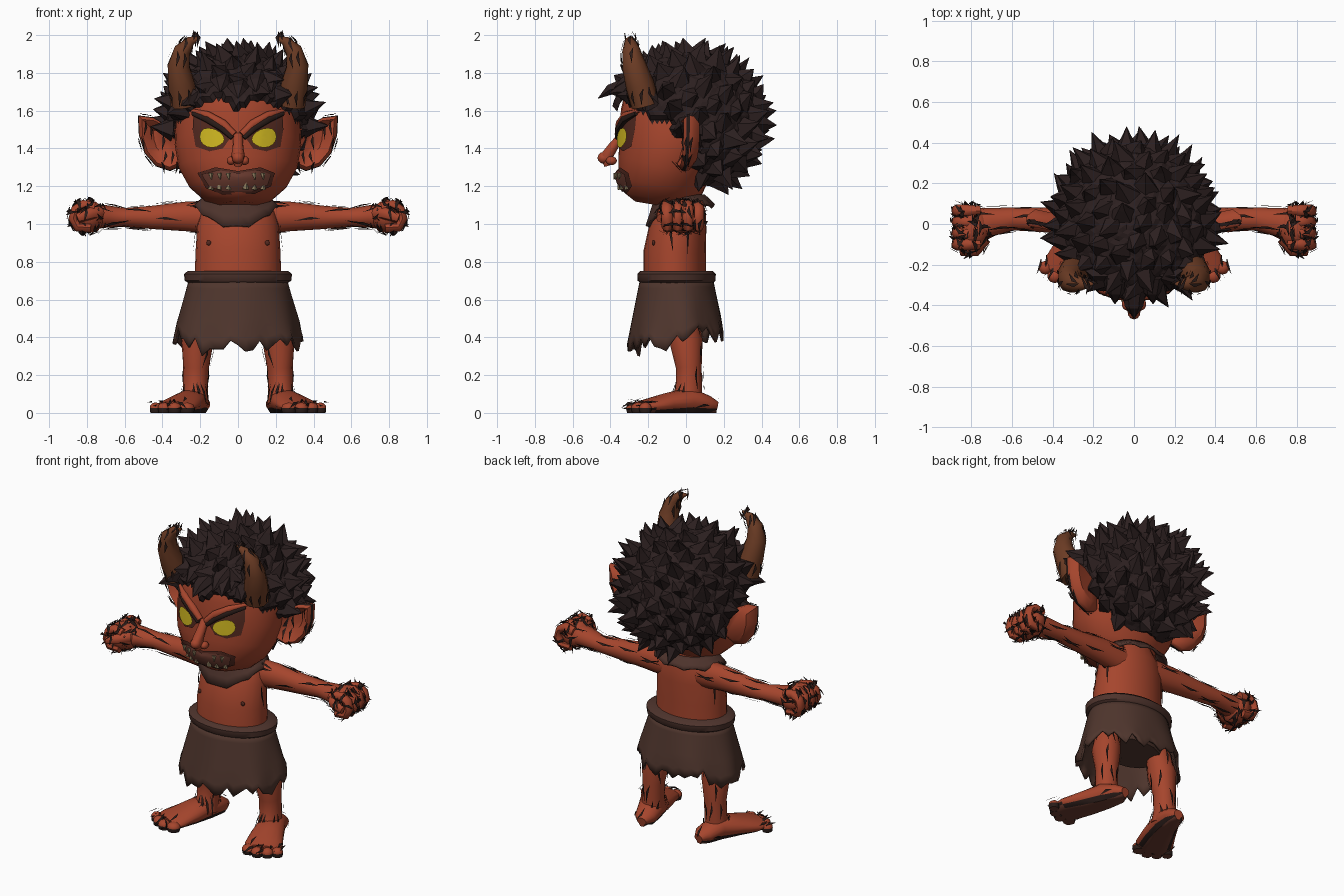
import bpy, bmesh, math, random
from mathutils import Vector
from mathutils.bvhtree import BVHTree

random.seed(4)
if "Cube" in bpy.data.objects:
    bpy.data.objects.remove(bpy.data.objects["Cube"])


def material(name, *rgb):
    m = bpy.data.materials.new(name)
    m.use_nodes = True
    m.diffuse_color = (*rgb, 1)
    m.node_tree.nodes["Principled BSDF"].inputs["Base Color"].default_value = (*rgb, 1)
    return m


SKIN = material("red skin", .38, .060, .026)
HAIR = material("black brown hair", .025, .014, .014)
CLOTH = material("brown cloth", .078, .036, .026)
BELT = material("worn leather", .075, .033, .025)
HORN = material("brown horn", .15, .045, .018)
DARK = material("dark red brown", .085, .022, .014)
EYE = material("yellow eye", .62, .47, .015)
MOUTH = material("mouth and sole brown", .15, .045, .03)
TOOTH = material("dirty ivory", .26, .20, .11)
INK = material("ink brown black", .022, .011, .009)
smooth_parts = []


def finish(name, bm, *mats, mirror=False, smooth=True):
    bmesh.ops.recalc_face_normals(bm, faces=bm.faces)
    me = bpy.data.meshes.new(name)
    bm.to_mesh(me)
    bm.free()
    ob = bpy.data.objects.new(name, me)
    bpy.context.collection.objects.link(ob)
    for m in mats:
        me.materials.append(m)
    if mirror:
        ob.modifiers.new("Mirror", "MIRROR")
    if smooth:
        smooth_parts.append(ob)
    return ob


def add_tube(bm, rings, ref, sides=16):
    """Loft ellipses (centre, radius along ref, radius across) with capped ends."""
    pts = [Vector(r[0]) for r in rings]
    loops = []
    for i, (_, a, b) in enumerate(rings):
        t = (pts[min(i + 1, len(pts) - 1)] - pts[max(i - 1, 0)]).normalized()
        u = Vector(ref)
        u = (u - t * u.dot(t)).normalized()
        v = t.cross(u)
        loops.append([bm.verts.new(pts[i] + u * a * math.cos(k) + v * b * math.sin(k))
                      for k in (math.tau * j / sides for j in range(sides))])
    bridge(bm, loops)
    bm.faces.new(loops[0])
    bm.faces.new(loops[-1])


def bridge(bm, loops):
    for p, q in zip(loops, loops[1:]):
        for j in range(len(p)):
            k = (j + 1) % len(p)
            bm.faces.new((p[j], p[k], q[k], q[j]))


def tube(name, rings, ref, mat, sides=16, mirror=False):
    bm = bmesh.new()
    add_tube(bm, rings, ref, sides)
    return finish(name, bm, mat, mirror=mirror)


def blob(bm, centre, size, detail=2):
    new = bmesh.ops.create_icosphere(bm, subdivisions=detail, radius=1)["verts"]
    for v in new:
        v.co = Vector(c + s * p for c, s, p in zip(centre, size, v.co))


def sheet(name, n, rows, fn, mat, thick):
    """Closed band of cloth; fn(angle, column, t) gives each point."""
    bm = bmesh.new()
    bridge(bm, [[bm.verts.new(fn(math.tau * j / n, j, i / rows)) for j in range(n)]
                for i in range(rows + 1)])
    ob = finish(name, bm, mat)
    ob.modifiers.new("Solidify", "SOLIDIFY").thickness = thick


X, Y, Z = (1, 0, 0), (0, 1, 0), (0, 0, 1)

# Head: stacked ovals given as height, half width, front, back
levels = [(1.10, .10, -.27, -.04), (1.13, .18, -.33, .03), (1.2, .26, -.36, .09),
          (1.3, .315, -.365, .13), (1.42, .335, -.36, .2), (1.55, .33, -.35, .27),
          (1.67, .29, -.32, .25), (1.78, .2, -.2, .2)]
head = tube("head", [((0, (f + b) / 2, z), w, (b - f) / 2) for z, w, f, b in levels], X, SKIN, 32)
surface = BVHTree.FromPolygons([v.co for v in head.data.vertices],
                               [p.vertices for p in head.data.polygons])


def on_face(x, z, out=0):
    hit = surface.ray_cast(Vector((x, -2, z)), Vector(Y))[0]
    return Vector((x, (hit.y if hit else -.2) - out, z))


def plate(name, outline, out, mat, mirror=False):
    bm = bmesh.new()
    cx, cz = (sum(c) / len(outline) for c in zip(*outline))
    loops = [[bm.verts.new(on_face(cx + (x - cx) * s, cz + (z - cz) * s, out)) for x, z in outline]
             for s in (1, .75, .5, .25)]
    bridge(bm, loops)
    bm.faces.new(loops[-1])
    return finish(name, bm, mat, mirror=mirror)


# Eyes and brows
plate("eye_sockets", [(.045, 1.45), (.12, 1.53), (.235, 1.585), (.24, 1.5), (.225, 1.41), (.15, 1.385), (.08, 1.4)],
      .008, DARK, True)
plate("eyes", [(.138 + .066 * math.cos(a), 1.462 + .058 * math.sin(a) - .014 * max(0, math.sin(a) - math.cos(a)))
               for a in (math.tau * k / 16 for k in range(16))], .022, EYE, True)
tube("brows", [(on_face(x, z, .012), r, r) for x, z, r in
               ((.02, 1.475, .018), (.08, 1.53, .024), (.16, 1.575, .022), (.245, 1.60, .01))], Z, SKIN, 8, True)
tube("brow_shadows", [(on_face(x, z, .016), r, r) for x, z, r in
                      ((.03, 1.455, .012), (.085, 1.509, .02), (.16, 1.555, .021), (.24, 1.585, .011))],
     Z, INK, 8, True)

# Nose
bm = bmesh.new()
add_tube(bm, [((0, -.34, 1.47), .026, .02), ((0, -.385, 1.41), .028, .028),
              ((0, -.42, 1.36), .036, .036), ((0, -.405, 1.31), .02, .03)], X, 10)
blob(bm, (0, -.435, 1.35), (.032, .034, .032))
for s in (-1, 1):
    blob(bm, (s * .036, -.395, 1.335), (.024, .03, .024))
finish("nose", bm, SKIN)

# Mouth with jagged teeth
lips = [(-.215, 1.27), (-.12, 1.30), (0, 1.28), (.12, 1.30), (.195, 1.27), (.175, 1.2), (.09, 1.16),
        (-.08, 1.155), (-.17, 1.19)]
plate("lips", lips, .014, DARK)
plate("mouth", [(x * .9, 1.227 + (z - 1.227) * .8) for x, z in lips], .022, MOUTH)
bm = bmesh.new()
for k in range(7):
    x = -.145 + .046 * k
    for z, drop, wide in ((1.268, -.032, .013), (1.185, .022 + .025 * (k % 3 == 1), .018)):
        if random.random() < .75:
            base = on_face(x, z, .022)
            add_tube(bm, [(base, wide, .012), (base + Vector((.004, -.008, drop)), .003, .003)], X, 5)
finish("teeth", bm, TOOTH, smooth=False)

# Ears: cupped outline with an inked rim
bm = bmesh.new()
rim = [(.28, 1.49), (.37, 1.52), (.45, 1.565), (.53, 1.575), (.525, 1.47), (.495, 1.375), (.435, 1.305),
       (.36, 1.28), (.29, 1.31)]
loops = []
for scale, y in ((.7, .05), (.97, .02), (1, -.002), (.97, -.02), (.86, -.035), (.75, -.025), (.45, .01)):
    loops.append([bm.verts.new((.38 + (x - .38) * scale, y + .15 * (x - .38), 1.43 + (z - 1.43) * scale))
                  for x, z in rim])
bridge(bm, loops)
bm.faces.new(loops[0])
bm.faces.new(loops[-1])
bm.faces.ensure_lookup_table()
for f in bm.faces[2 * len(rim):3 * len(rim)]:
    f.material_index = 1
ears = finish("ears", bm, SKIN, INK, mirror=True)

# Horns
horns = tube("horns", [((.285, -.215, 1.63), .075, .075), ((.3, -.245, 1.74), .076, .074),
                       ((.315, -.275, 1.84), .064, .06), ((.295, -.29, 1.92), .048, .046),
                       ((.25, -.295, 1.97), .03, .026), ((.2, -.295, 1.99), .006, .006)], Y, HORN, 10, True)

# Hair: cap trimmed to the hairline, covered in spikes
CENTRE, SIZE = Vector((0, 0, 1.55)), (.375, .395, .365)


def hairy(p):
    peak = max(0, .07 - .8 * abs(p.x)) + max(0, .5 * (abs(p.x) - .14))
    if p.z > 1.665 - peak:
        return True
    return p.z > 1.2 and p.y > (-.21 if p.z > 1.54 else -.08 if p.z > 1.45 else .05)


bm = bmesh.new()
blob(bm, CENTRE, SIZE, 5)
bmesh.ops.delete(bm, geom=[f for f in bm.faces if not hairy(f.calc_center_median())], context="FACES")
for v in bm.verts:
    v.co = CENTRE + (v.co - CENTRE) * (.93 if v.is_boundary else random.uniform(.985, 1.015))
SPIKES = 165
for k in range(SPIKES):
    h = 1 - 2 * (k + .5) / SPIKES
    a = k * math.pi * (3 - math.sqrt(5))
    w = math.sqrt(1 - h * h)
    n = Vector((w * math.cos(a), w * math.sin(a), h))
    root = CENTRE + Vector(s * c for s, c in zip(SIZE, n)) * .95
    if hairy(root + Vector((0, -.02 if root.z < 1.4 else .02, -.04))):
        jitter = Vector(random.uniform(-.4, .4) for _ in range(3))
        bend = Vector((0, 0, .2 if root.y > -.2 else -.3))
        tip = root + (n + jitter + bend).normalized() * random.uniform(.085, .135)
        tip.z = min(tip.z, 1.985)
        mid = root.lerp(tip, .5) + n * .008
        add_tube(bm, [(root, .075, .055), (mid, .03, .022), (tip, .001, .001)], (.3, .5, .8), 5)
# Forelocks pointing ahead above the brow
for x, z in ((0, 1.665), (-.09, 1.70), (.09, 1.70), (-.17, 1.70), (.17, 1.70)):
    y = -.465 + .8 * abs(x)
    add_tube(bm, [((x, -.28 + .3 * abs(x), z + .08), .07, .05), ((x, y + .06, z + .045), .045, .032),
                  ((x * 1.05, y, z), .002, .002)], X, 6)
finish("spiky_hair", bm, HAIR, smooth=False)

# Torso, collar and chest dots
torso = tube("torso", [((0, -.06, .68), .23, .165), ((0, -.06, .85), .225, .165), ((0, -.04, 1.0), .215, .15),
                       ((0, -.02, 1.08), .19, .125), ((0, -.02, 1.16), .12, .1)], X, SKIN, 24)
bm = bmesh.new()
blob(bm, (.155, -.172, .9), (.014, .008, .014))
finish("chest_dots", bm, DARK, mirror=True)


def collar(a, j, t):
    front = max(0, -math.sin(a)) ** 2
    r = .15 + .06 * t
    return Vector((r * 1.08 * math.cos(a) - .01, -.03 + r * .88 * math.sin(a),
                   1.155 - t * (.05 + .115 * front) - .014 * t * (j % 3 == 0)))


sheet("collar", 30, 3, collar, BELT, .015)

# Arms and fists
arms = tube("arms", [((.12, .01, 1.035), .07, .09), ((.28, .015, 1.04), .068, .078), ((.45, .02, 1.035), .06, .062),
                     ((.6, .025, 1.035), .056, .05), ((.7, .01, 1.04), .07, .06), ((.78, -.01, 1.04), .09, .07)],
            Y, SKIN, mirror=True)
bm = bmesh.new()
blob(bm, (.79, -.02, 1.04), (.09, .115, .09))
for k in range(4):
    y = -.10 + .055 * k
    add_tube(bm, [((.76, y, 1.085), .026, .03), ((.82, y, 1.10), .03, .028), ((.86, y, 1.075), .031, .026),
                  ((.872, y, 1.03), .031, .026), ((.85, y, .985), .03, .026), ((.78, y, .98), .026, .026)], Y, 8)
add_tube(bm, [((.73, -.07, 1.06), .03, .03), ((.78, -.13, 1.055), .032, .03), ((.85, -.135, 1.03), .024, .022)], Z, 8)
fists = finish("fists", bm, SKIN, mirror=True)

# Belt, ragged skirt and shorts
tube("belt", [((0, -.05, .685), .26, .19), ((0, -.05, .70), .282, .206), ((0, -.05, .735), .286, .208),
              ((0, -.05, .752), .265, .19)], X, BELT, 28)
rag = [random.uniform(-.06, .035) for _ in range(52)]


def skirt(a, j, t):
    fold = 1 + .03 * t * math.sin(7 * a)
    return Vector(((.262 + .08 * t) * fold * math.cos(a), -.05 + (.195 + .06 * t) * fold * math.sin(a),
                   .70 + t * (.04 * math.sin(a) - .295) + rag[j] * max(0, 4 * t - 3) + .02 * t * math.sin(4 * a)))


sheet("skirt", 52, 8, skirt, CLOTH, .014)
tube("shorts", [((0, -.04, .72), .24, .17), ((0, -.04, .55), .25, .17), ((0, -.03, .46), .2, .13)], X, CLOTH)

# Legs and feet with brown soles
legs = tube("legs", [((.19, -.01, .52), .07, .07), ((.215, 0, .38), .085, .088), ((.222, .015, .24), .068, .068),
                     ((.225, .015, .13), .066, .07), ((.23, 0, .05), .075, .085)], X, SKIN, mirror=True)
bm = bmesh.new()
add_tube(bm, [((.205, .165, .035), .025, .03), ((.21, .12, .045), .045, .065), ((.235, .02, .065), .07, .08),
              ((.28, -.1, .05), .056, .1), ((.325, -.2, .035), .04, .115), ((.345, -.25, .03), .03, .1)], Z, 18)
for x, y, r in ((.27, -.275, .042), (.335, -.28, .038), (.39, -.255, .036), (.435, -.215, .034)):
    blob(bm, (x, y, .026), (r, r, .03))
for v in bm.verts:
    v.co.z = max(v.co.z, 0) if v.co.z > .015 else 0
for f in bm.faces:
    mid = f.calc_center_median().z
    f.material_index = 1 if mid < .008 else 2 if mid < .022 else 0
feet = finish("feet", bm, SKIN, MOUTH, INK, mirror=True)

# Loose dark scraps hovering over the skin like ragged ink lines
bm = bmesh.new()
for ob, axis, count, length, width in ((arms, X, 28, .15, .014), (fists, Y, 90, .08, .018), (fists, Z, 90, .08, .02),
                                       (legs, Z, 24, .13, .014), (feet, Y, 34, .09, .016), (ears, Z, 22, .09, .016),
                                       (horns, Z, 26, .09, .018), (torso, Z, 10, .16, .014)):
    for _ in range(count):
        f = random.choice(ob.data.polygons)
        n = f.normal
        d = Vector(axis) + Vector(random.uniform(-.2, .2) for _ in range(3))
        d = (d - n * d.dot(n)).normalized() * length / 2
        p = f.center + n * random.uniform(.006, .014)
        corners = (p - d, p + d, p + d * .2 + n.cross(d).normalized() * width)
        if min(c.z for c in corners) > .012 and p.x > .1 and max(c.x for c in corners) < .92:
            bm.faces.new([bm.verts.new(c) for c in corners])
finish("ink_scraps", bm, INK, mirror=True, smooth=False)

# Smooth shading with sharp creases kept
for ob in bpy.context.selected_objects:
    ob.select_set(False)
for ob in smooth_parts:
    ob.select_set(True)
bpy.context.view_layer.objects.active = head
bpy.ops.object.shade_smooth_by_angle(angle=math.radians(45))
